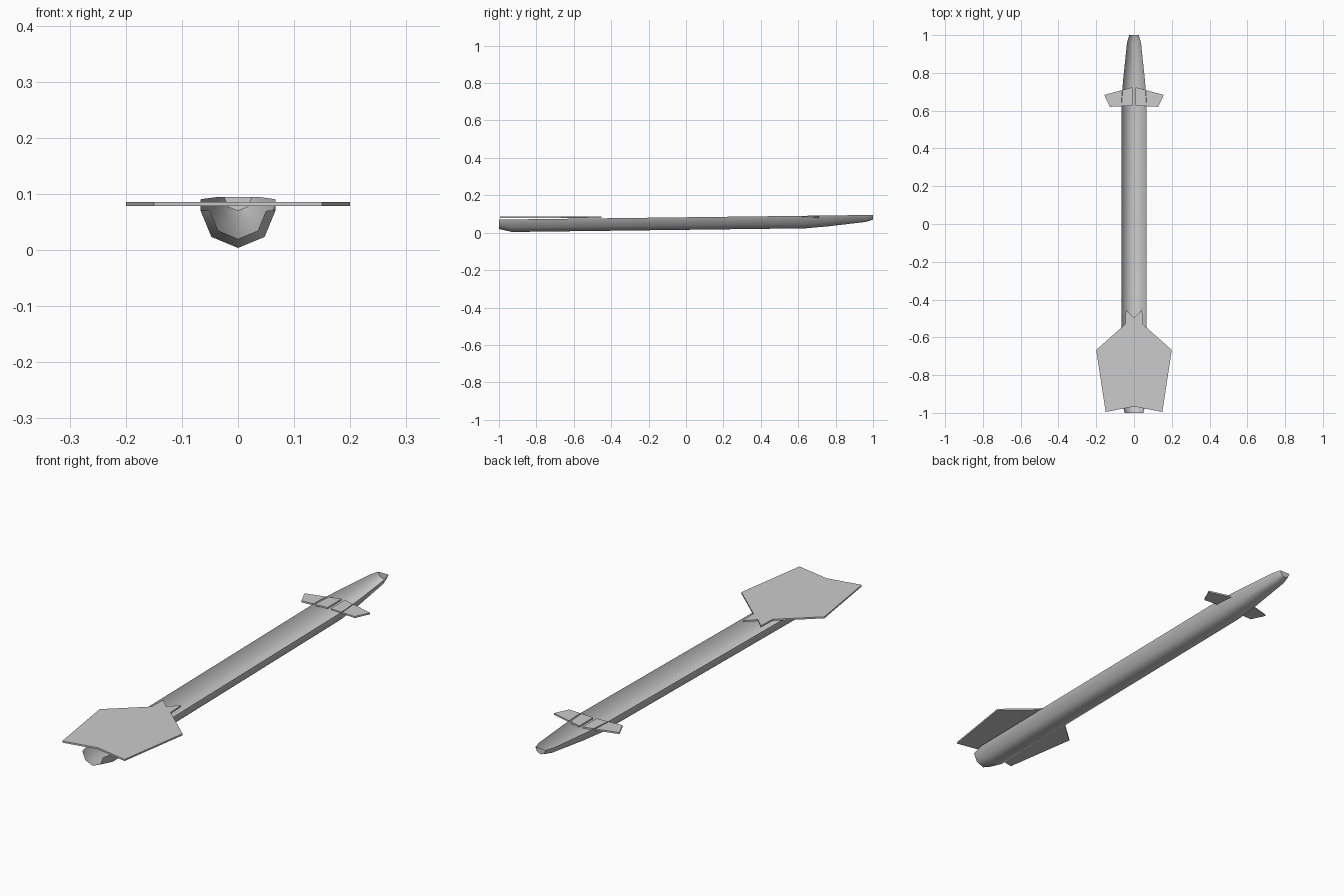
import bpy
import bmesh
from math import pi, sin, cos, radians

cube = bpy.data.objects.get("Cube")
if cube:
    bpy.data.objects.remove(cube, do_unlink=True)

grey = bpy.data.materials.new("plain grey")
grey.use_nodes = True
colour = (0.6, 0.6, 0.6, 1)
grey.diffuse_color = colour
grey.node_tree.nodes["Principled BSDF"].inputs["Base Color"].default_value = colour


def finish(bm, name):
    mesh = bpy.data.meshes.new(name)
    bm.to_mesh(mesh)
    bm.free()
    mesh.materials.append(grey)
    obj = bpy.data.objects.new(name, mesh)
    bpy.context.collection.objects.link(obj)
    return obj


def plate(name, outline, bottom=0.079, thickness=0.007):
    """Extrude a flat outline upwards."""
    bm = bmesh.new()
    face = bm.faces.new([bm.verts.new((x, y, bottom)) for x, y in outline])
    top = bmesh.ops.extrude_face_region(bm, geom=[face])["geom"]
    bmesh.ops.translate(bm, vec=(0, 0, thickness),
                        verts=[v for v in top if isinstance(v, bmesh.types.BMVert)])
    bmesh.ops.recalc_face_normals(bm, faces=bm.faces)
    return finish(bm, name)


# Open half-round hull: (position along length, radius), rim rising to the nose
stations = [(-1, 0.05), (-0.93, 0.067), (0.64, 0.067),
            (0.76, 0.058), (0.96, 0.037), (1, 0.025)]
sides = 4
bm = bmesh.new()
rings = []
for y, radius in stations:
    rim = 0.07 + 0.0125 * (y + 1)
    rings.append([bm.verts.new((radius * cos(pi * i / sides), y,
                                rim - radius * sin(pi * i / sides)))
                  for i in range(sides + 1)])
for a, b in zip(rings, rings[1:]):
    for i in range(sides):
        bm.faces.new((a[i], a[i + 1], b[i + 1], b[i]))
bm.faces.new(rings[-1])  # closed nose tip
bmesh.ops.recalc_face_normals(bm, faces=bm.faces)
bottom_face = min(bm.faces, key=lambda f: f.calc_center_median().z)
if bottom_face.normal.z > 0:
    bmesh.ops.reverse_faces(bm, faces=bm.faces)
hull = finish(bm, "hull")
bpy.ops.object.select_all(action="DESELECT")
hull.select_set(True)
bpy.context.view_layer.objects.active = hull
bpy.ops.object.shade_smooth_by_angle(angle=radians(60))

# Tail wing: one half outline mirrored into a single plate
half = [(0, -0.495), (0.043, -0.453), (0.046, -0.53),
        (0.2, -0.667), (0.15, -0.995), (0, -0.966)]
plate("tail_wing", half + [(-x, y) for x, y in half[-2:0:-1]])

# Pair of small nose fins crossing the hull rim
fin = [(0.008, 0.724), (0.158, 0.683), (0.128, 0.62), (0.008, 0.627)]
for side, name in ((1, "left_fin"), (-1, "right_fin")):
    plate(name, [(side * x, y) for x, y in fin])
